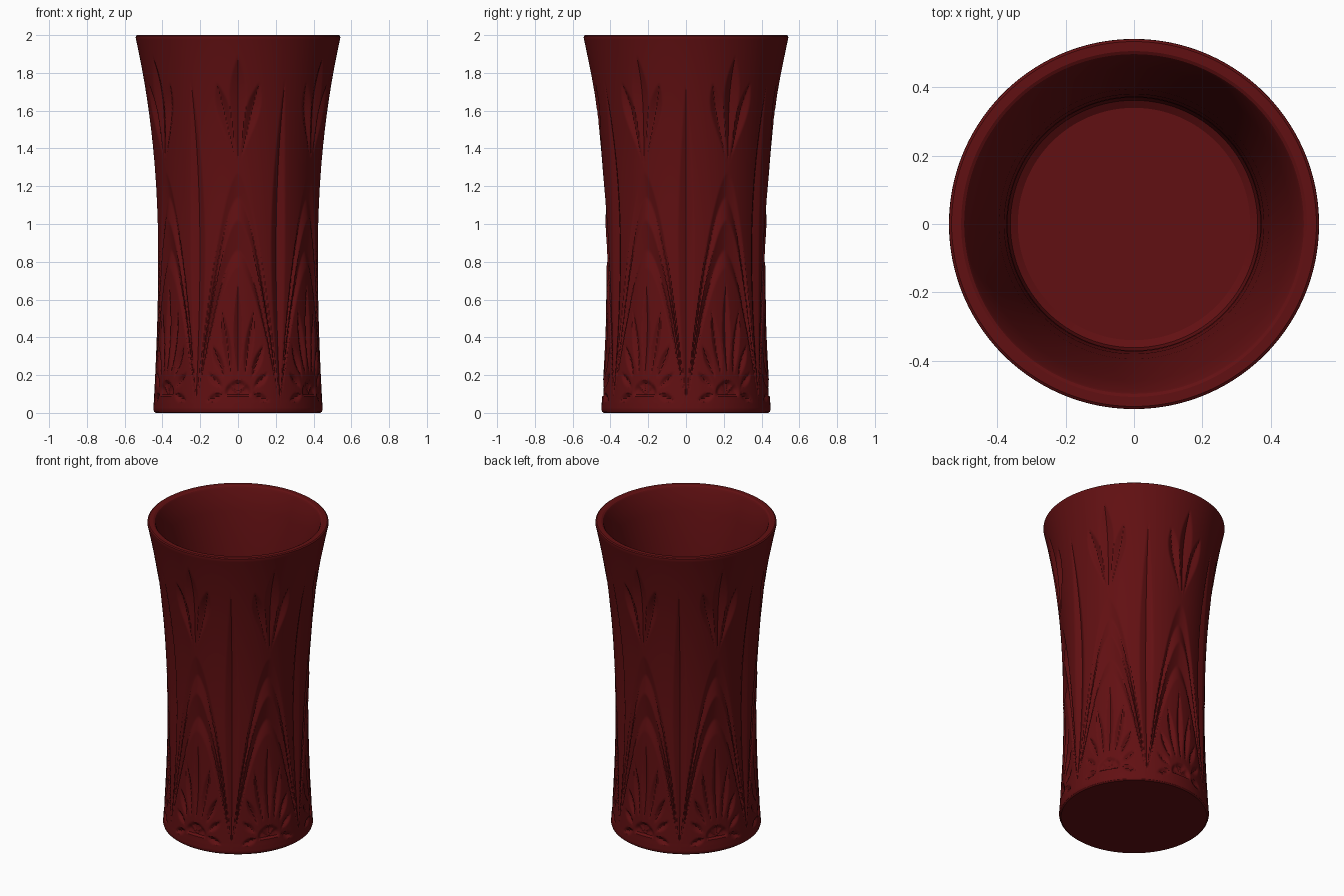
import bpy, bmesh
from math import sin, cos, pi, hypot, atan2

if "Cube" in bpy.data.objects:
    bpy.data.objects.remove(bpy.data.objects["Cube"])

SECT = 80            # columns per motif
N = SECT * 6         # the cut pattern repeats six times
ROWS = 200


def outer_radius(z):
    if z > 0.8:
        return 0.425 + 0.0795 * (z - 0.8) ** 2.26
    return 0.425 + 0.038 * (0.8 - z) ** 2


def leaf(x, z, base, tip, half, depth, k=1.0):
    """V-shaped leaf cut; k > 1 moves the widest point toward the tip."""
    dx, dz = tip[0] - base[0], tip[1] - base[1]
    length = hypot(dx, dz)
    s = ((x - base[0]) * dx + (z - base[1]) * dz) / length ** 2
    if s <= 0 or s >= 1:
        return 0.0
    t = abs((x - base[0]) * dz - (z - base[1]) * dx) / length
    return max(0.0, depth * (half * sin(pi * s ** k) - t) / half)


# base, tip, half width, depth, skew
LEAVES = [
    # three-leaf spray near the top
    ((0, 1.29), (0, 1.89), 0.046, 0.022, 1.6),
    ((0, 1.29), (0.115, 1.75), 0.036, 0.022, 1.8),
    # fan at the foot
    ((0, 0.19), (0, 0.73), 0.030, 0.020, 0.9),
    ((0.035, 0.19), (0.09, 0.58), 0.027, 0.020, 0.9),
    ((0.07, 0.18), (0.14, 0.37), 0.025, 0.020, 1.0),
    ((0.08, 0.13), (0.165, 0.215), 0.024, 0.018, 1.0),
    ((0.075, 0.10), (0.17, 0.065), 0.022, 0.018, 1.0),
]
ARCH = [(0.0, 0.004), (0.77, 0.004), (0.80, 0.008), (0.86, 0.018), (1.02, 0.0),
        (1.14, 0.014), (1.27, 0.0), (9.0, 0.0)]


def arches(x, z):
    """Nested arches: find the apex height of the arch through (x, z)."""
    q = 1 - (x / 0.22) ** (1 / 0.6) if x < 0.22 else 0
    if q <= 0.01 or z < 0.06:
        return 0.0
    h = (z - 0.05) / q + 0.05
    for (a, da), (b, db) in zip(ARCH, ARCH[1:]):
        if a <= h < b:
            return (da + (db - da) * (h - a) / (b - a)) * min(1, z / 0.5)
    return 0.0


def cut(a, z):
    r = outer_radius(z)
    a = abs(a)
    x = r * sin(a)
    d = arches(x, z)
    for base, tip, half, depth, k in LEAVES:
        d = max(d, leaf(x, z, base, tip, half, depth, k))
    # long spindle groove between motifs
    d = max(d, leaf(r * sin(a - pi / 6), z, (0, 0.04), (0, 1.77), 0.042, 0.022))
    # fluted half-round hub of the fan
    rad = hypot(x, z - 0.10)
    if rad < 0.075 and z > 0.09:
        flute = 0.6 + 0.4 * abs(sin(3.5 * atan2(z - 0.10, x)))
        d = max(d, 0.018 * min(1, (0.075 - rad) / 0.02) * flute)
    return d


bm = bmesh.new()


def ring(radii, z):
    return [bm.verts.new((radii[i % SECT] * sin(2 * pi * i / N),
                          -radii[i % SECT] * cos(2 * pi * i / N), z)) for i in range(N)]


# angle of each column measured from the nearest motif centre
angles = [((i + SECT // 2) % SECT - SECT // 2) * 2 * pi / N for i in range(SECT)]
rings = [ring([0.436] * SECT, 0.0), ring([0.444] * SECT, 0.006)]
# carved outer wall
for j in range(ROWS + 1):
    z = 0.018 + (1.985 - 0.018) * j / ROWS
    rings.append(ring([outer_radius(z) - cut(a, z) for a in angles], z))
# rounded rim, inner wall and floor edge
for r, z in [(0.541, 1.995), (0.534, 2.0), (0.506, 2.0), (0.497, 1.995), (0.491, 1.985)]:
    rings.append(ring([r] * SECT, z))
for z in [1.85, 1.7, 1.55, 1.4, 1.2, 1.0, 0.8, 0.5, 0.17]:
    rings.append(ring([min(outer_radius(z), 0.425 + max(0, z - 0.8)) - 0.055] * SECT, z))
rings.append(ring([0.362] * SECT, 0.135))
rings.append(ring([0.34] * SECT, 0.12))

for lo, hi in zip(rings, rings[1:]):
    for i in range(N):
        k = (i + 1) % N
        bm.faces.new((lo[i], lo[k], hi[k], hi[i]))
bm.faces.new(rings[0][::-1])
bm.faces.new(rings[-1])
bmesh.ops.recalc_face_normals(bm, faces=bm.faces)

mesh = bpy.data.meshes.new("cut_glass_vase")
bm.to_mesh(mesh)
bm.free()
vase = bpy.data.objects.new("cut_glass_vase", mesh)
bpy.context.collection.objects.link(vase)

# dark red glass
mat = bpy.data.materials.new("red_glass")
mat.diffuse_color = (0.12, 0.005, 0.006, 1)
mat.use_nodes = True
mat.node_tree.nodes["Principled BSDF"].inputs["Base Color"].default_value = mat.diffuse_color
mesh.materials.append(mat)

bpy.context.view_layer.objects.active = vase
vase.select_set(True)
bpy.ops.object.shade_smooth_by_angle(angle=0.5)
